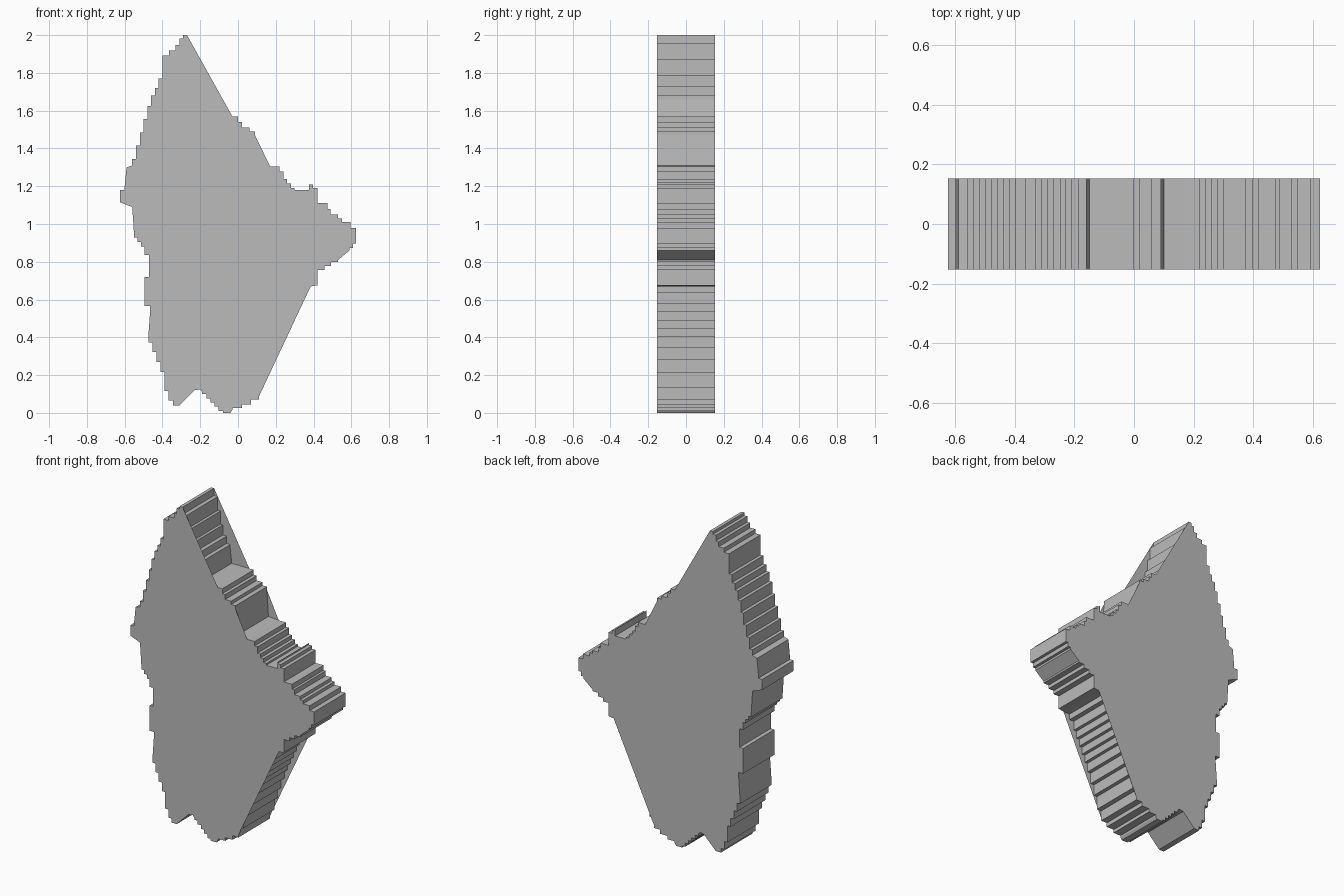
import bpy
import bmesh

HALF_DEPTH = 0.153
STEP = 0.022


def staircase(start, end):
    """Break a sloping edge into small square steps, without the end point."""
    across, rise = end[0] - start[0], end[1] - start[1]
    count = round(min(abs(across), abs(rise)) / STEP)
    points = [start]
    x, z = start
    for _ in range(count):
        points.append((x, z + rise / count / 2))
        x += across / count
        points.append((x, z + rise / count / 2))
        z += rise / count
        points.append((x, z))
    return points[:-1] if count else points


def stepped(path):
    """Apply the staircase to every edge of a path."""
    points = []
    for start, end in zip(path, path[1:]):
        points.extend(staircase(start, end))
    return points + [path[-1]]


# Stepped stretches of the outline, clockwise as seen from the front
shoulder = [(-.03, 1.57), (0, 1.57), (.02, 1.51), (.06, 1.51), (.09, 1.47)]
right_arm = [(.17, 1.305), (.22, 1.305), (.24, 1.25), (.30, 1.18),
             (.375, 1.18), (.375, 1.22), (.42, 1.18), (.42, 1.11),
             (.475, 1.11), (.49, 1.05), (.53, 1.05), (.55, 1.01),
             (.595, 1.01), (.625, .95), (.625, .91), (.59, .86)]
under_arm = [(.53, .81), (.42, .745), (.42, .675), (.385, .67)]
foot = [(.11, .085), (.07, .055), (-.03, .015), (-.04, 0), (-.08, 0),
        (-.19, .11), (-.2, .125), (-.23, .12)]
left_edge = [(-.31, .04), (-.345, .04), (-.39, .14), (-.39, .19),
             (-.475, .4), (-.465, .54), (-.495, .59), (-.495, .7),
             (-.47, .74), (-.47, .8), (-.495, .87), (-.55, .94),
             (-.56, 1.09)]
left_tip = [(-.625, 1.115), (-.625, 1.16), (-.6, 1.2), (-.59, 1.3),
            (-.56, 1.31), (-.46, 1.66), (-.42, 1.74), (-.4, 1.8),
            (-.4, 1.88), (-.33, 1.93), (-.29, 2), (-.27, 2)]

# Each stretch is paired with the recess that follows it in the side walls
stretches = [
    (shoulder, [(.1, 1.31)]),
    (right_arm, []),
    (under_arm, [(.34, .67), (.31, .6), (.21, .38), (.14, .18)]),
    (foot, []),
    (left_edge, []),
    (left_tip, [(-.245, 1.91), (-.21, 1.75), (-.16, 1.66), (-.15, 1.57)]),
]

cap_outline, wall_outline = [], []
for index, (stretch, recess) in enumerate(stretches):
    following = stretches[(index + 1) % len(stretches)][0][0]
    edge = stepped(stretch)
    cap_outline += edge
    wall_outline += edge
    if recess:
        wall_outline += stepped([stretch[-1]] + recess + [following])[1:-1]


def make_material(name, colour):
    material = bpy.data.materials.new(name)
    material.use_nodes = True
    material.diffuse_color = colour
    shader = material.node_tree.nodes["Principled BSDF"]
    shader.inputs["Base Color"].default_value = colour
    return material


def add_object(name, mesh_data, material):
    mesh = bpy.data.meshes.new(name)
    mesh_data.to_mesh(mesh)
    mesh_data.free()
    mesh.materials.append(material)
    part = bpy.data.objects.new(name, mesh)
    bpy.context.collection.objects.link(part)
    return part


def add_cap(name, y, material):
    """A flat sheet bridging the recesses."""
    bm = bmesh.new()
    face = bm.faces.new([bm.verts.new((x, y, z)) for x, z in cap_outline])
    face.normal_update()
    if face.normal.y * y < 0:
        face.normal_flip()
    bmesh.ops.triangulate(bm, faces=bm.faces[:])
    return add_object(name, bm, material)


def add_wall(name, material):
    """The stepped band joining the two sheets."""
    bm = bmesh.new()
    front, back = [
        [bm.verts.new((x, y, z)) for x, z in wall_outline]
        for y in (-HALF_DEPTH, HALF_DEPTH)
    ]
    for i in range(len(front)):
        j = (i + 1) % len(front)
        bm.faces.new((front[i], front[j], back[j], back[i]))
    return add_object(name, bm, material)


default_cube = bpy.data.objects.get("Cube")
if default_cube:
    bpy.data.objects.remove(default_cube, do_unlink=True)

grey = make_material("plain_grey", (0.5, 0.5, 0.5, 1))
add_cap("front_sheet", -HALF_DEPTH, grey)
add_cap("back_sheet", HALF_DEPTH, grey)
add_wall("stepped_side_wall", grey)
